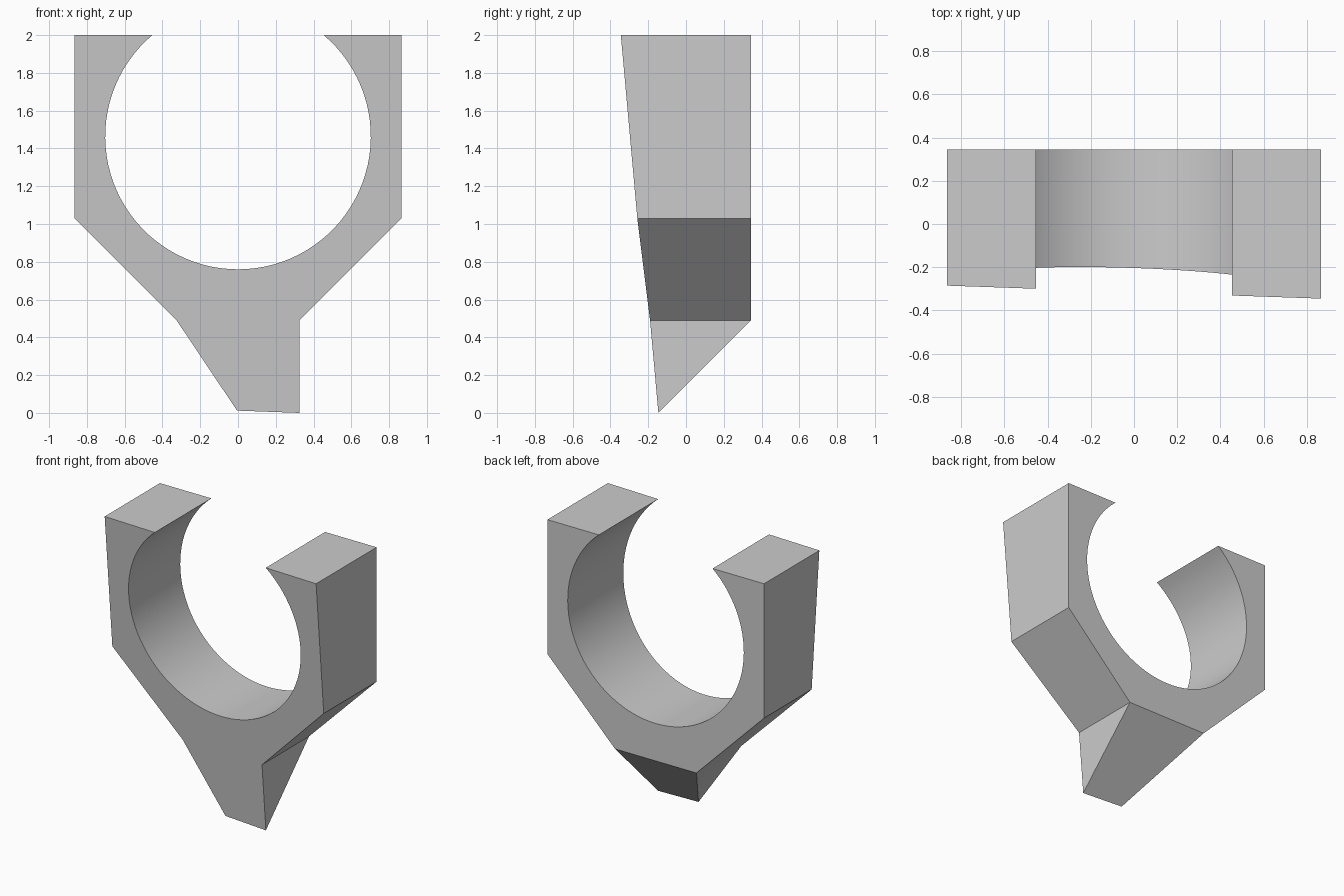
import bpy, bmesh, math

if "Cube" in bpy.data.objects:
    bpy.data.objects.remove(bpy.data.objects["Cube"])

BACK = 0.345            # flat back plane
R, CZ, TOP = 0.703, 1.463, 2.0


def front_y(x, z):
    """Slightly tilted front plane."""
    return -0.135 - 0.0347 * x - 0.09 * z


# Outer outline (left top, down and round to right top); the two toe points exist only in front
outline = [(-0.865, TOP), (-0.865, 1.03), (-0.325, 0.49), (-0.005, 0.012),
           (0.325, 0.0), (0.325, 0.49), (0.865, 1.03), (0.865, TOP)]
TOE = (3, 4)

# Open circular bore, from the right lip under and up to the left lip
a = math.asin((TOP - CZ) / R)
N = 72
arc = [(R * math.cos(a - (math.pi + 2 * a) * i / N),
        CZ + R * math.sin(a - (math.pi + 2 * a) * i / N)) for i in range(N + 1)]
profile = outline + arc

bm = bmesh.new()
front = [bm.verts.new((x, front_y(x, z), z)) for x, z in profile]
back = [None if i in TOE else bm.verts.new((x, BACK, z)) for i, (x, z) in enumerate(profile)]

# Front and back faces
bm.faces.new(front)
bm.faces.new([v for v in reversed(back) if v])

# Side walls, skipping the toe
n = len(profile)
for i in range(n):
    j = (i + 1) % n
    if back[i] and back[j]:
        bm.faces.new((front[j], front[i], back[i], back[j]))

# Toe: two side triangles and the sloped underside
bm.faces.new((front[3], front[2], back[2]))
bm.faces.new((front[5], front[4], back[5]))
bm.faces.new((front[4], front[3], back[2], back[5]))
bmesh.ops.recalc_face_normals(bm, faces=bm.faces)

mesh = bpy.data.meshes.new("open_ring_bracket")
bm.to_mesh(mesh)
bm.free()
bracket = bpy.data.objects.new("open_ring_bracket", mesh)
bpy.context.collection.objects.link(bracket)

# Plain grey
grey = bpy.data.materials.new("light_grey")
grey.diffuse_color = (0.6, 0.6, 0.6, 1)
grey.use_nodes = True
grey.node_tree.nodes["Principled BSDF"].inputs["Base Color"].default_value = grey.diffuse_color
mesh.materials.append(grey)

# Smooth bore, sharp edges elsewhere
bpy.context.view_layer.objects.active = bracket
bracket.select_set(True)
bpy.ops.object.shade_smooth_by_angle(angle=math.radians(30))
